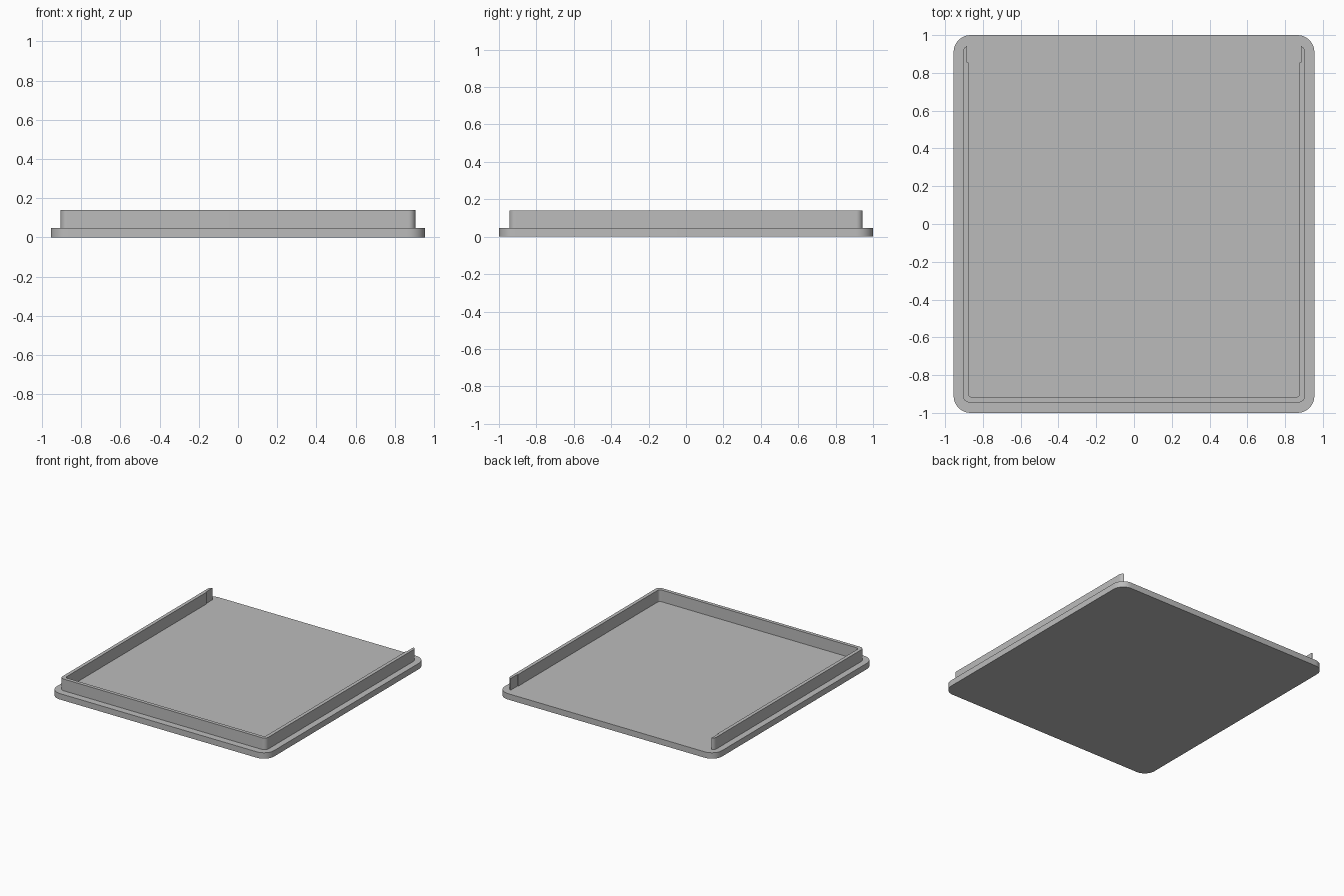
import bpy, bmesh
from math import sin, cos, radians

cube = bpy.data.objects.get("Cube")
if cube:
    bpy.data.objects.remove(cube, do_unlink=True)

GREY = (0.5, 0.5, 0.5, 1)
grey = bpy.data.materials.new("plain grey")
grey.use_nodes = True
grey.diffuse_color = GREY
grey.node_tree.nodes["Principled BSDF"].inputs["Base Color"].default_value = GREY


def arc(cx, cy, r, start, end, steps=10):
    """Points along a circular arc, angles in degrees."""
    angles = [radians(start + (end - start) * i / steps) for i in range(steps + 1)]
    return [(cx + r * cos(a), cy + r * sin(a)) for a in angles]


def extrude_outline(name, outline, z0, z1):
    """Closed prism from a plan outline."""
    bm = bmesh.new()
    face = bm.faces.new([bm.verts.new((x, y, z0)) for x, y in outline])
    top = bmesh.ops.extrude_face_region(bm, geom=[face])["geom"]
    verts = [v for v in top if isinstance(v, bmesh.types.BMVert)]
    bmesh.ops.translate(bm, verts=verts, vec=(0, 0, z1 - z0))
    bmesh.ops.recalc_face_normals(bm, faces=bm.faces)
    mesh = bpy.data.meshes.new(name)
    bm.to_mesh(mesh)
    bm.free()
    mesh.materials.append(grey)
    obj = bpy.data.objects.new(name, mesh)
    bpy.context.collection.objects.link(obj)
    bpy.ops.object.select_all(action="DESELECT")
    obj.select_set(True)
    bpy.context.view_layer.objects.active = obj
    bpy.ops.object.shade_smooth_by_angle(angle=radians(30))
    return obj


def mirrored(half):
    """Complete a right-hand outline with its mirror image across x = 0."""
    return half + [(-x, y) for x, y in reversed(half)]


# Base plate with rounded corners
W, L, R = 0.955, 1.0, 0.09
plate = arc(W - R, R - L, R, -90, 0) + arc(W - R, L - R, R, 0, 90)
extrude_outline("base_plate", mirrored(plate), 0, 0.047)

# Three-sided rim, open at the back, with slightly thinned ends
w, l, r = 0.905, 0.945, 0.035
iw, il, ir = 0.877, 0.917, 0.02
rim = arc(w - r, r - l, r, -90, 0)
rim += arc(w - r, l - r, r, 0, 68)
rim += [(0.883, 0.855), (iw, 0.855)]
rim += arc(iw - ir, ir - il, ir, 0, -90)
extrude_outline("rim_wall", mirrored(rim), 0.03, 0.14)
